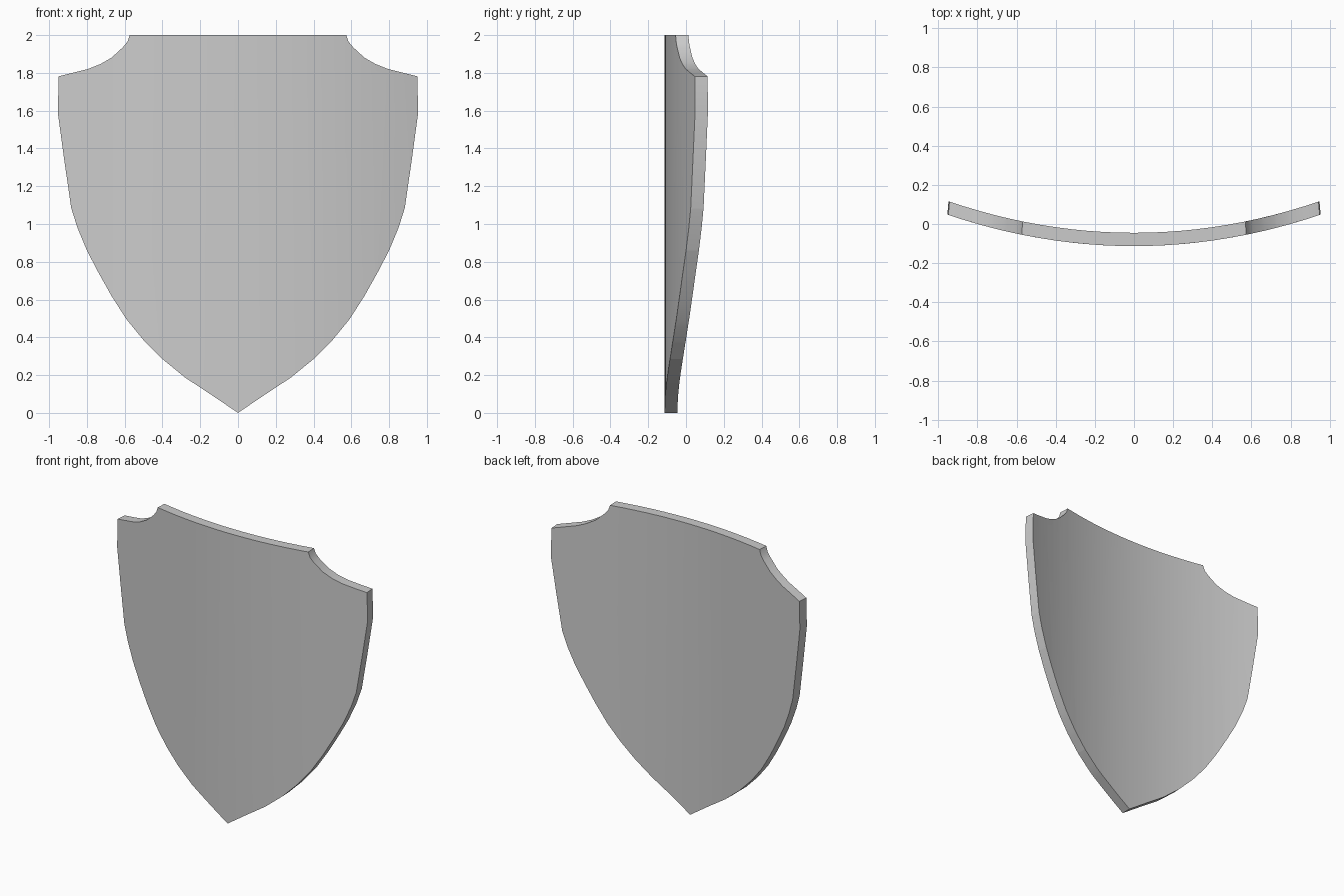
import bpy, bmesh

if "Cube" in bpy.data.objects:
    bpy.data.objects.remove(bpy.data.objects["Cube"])

SAG, FRONT, THICK = 0.177, -0.113, 0.068

# Right half of the outline (x, z), from bottom point up to the top edge
half = [(0, 0), (0.14, 0.095), (0.28, 0.187), (0.40, 0.285), (0.50, 0.385),
        (0.59, 0.495), (0.67, 0.62), (0.74, 0.745), (0.80, 0.86), (0.85, 0.98),
        (0.883, 1.085), (0.92, 1.34), (0.954, 1.59), (0.949, 1.782),
        (0.88, 1.799), (0.79, 1.822), (0.73, 1.846), (0.67, 1.88),
        (0.61, 1.935), (0.585, 1.965), (0.573, 2.0)]
outline = half + [(-x, z) for x, z in reversed(half[1:])]

# Flat shield plate
bm = bmesh.new()
bm.faces.new([bm.verts.new((x, 0, z)) for x, z in outline])

# Vertical cuts so the plate can curve
for i in range(-11, 12):
    bmesh.ops.bisect_plane(bm, geom=bm.verts[:] + bm.edges[:] + bm.faces[:],
                           plane_co=(i * 0.08, 0, 0), plane_no=(1, 0, 0))

# Curve the front, then extrude the back
for v in bm.verts:
    v.co.y = FRONT + SAG * v.co.x ** 2
front = bm.faces[:]
ext = bmesh.ops.extrude_face_region(bm, geom=front, use_keep_orig=True)
for v in ext["geom"]:
    if isinstance(v, bmesh.types.BMVert):
        v.co.y += THICK
        v.co.x *= 0.994
bmesh.ops.recalc_face_normals(bm, faces=bm.faces[:])

mesh = bpy.data.meshes.new("shield")
bm.to_mesh(mesh)
bm.free()
shield = bpy.data.objects.new("shield", mesh)
bpy.context.collection.objects.link(shield)
bpy.context.view_layer.objects.active = shield
shield.select_set(True)
bpy.ops.object.shade_smooth_by_angle()
